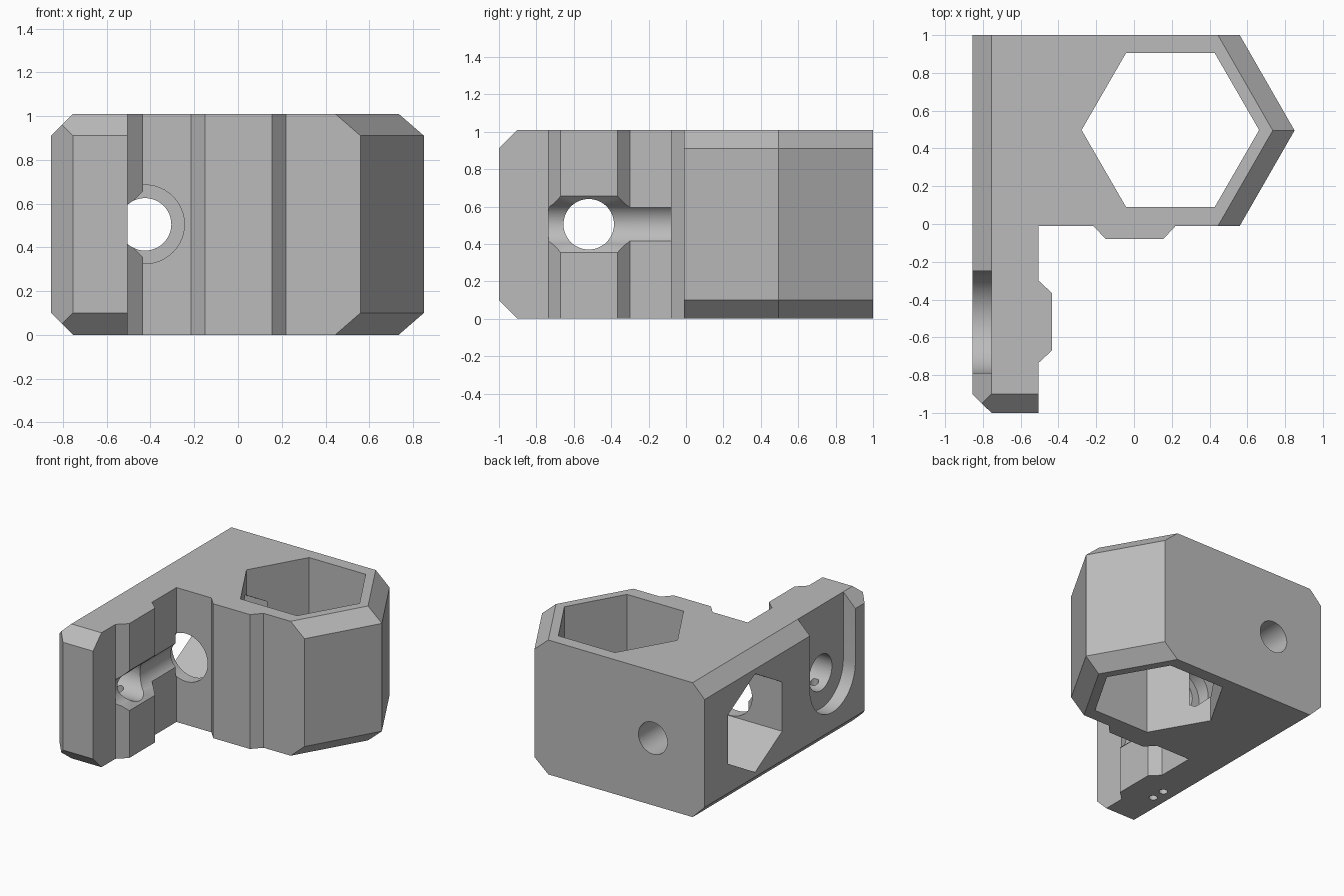
import bpy, bmesh, math
from mathutils import Vector, Matrix

if "Cube" in bpy.data.objects:
    bpy.data.objects.remove(bpy.data.objects["Cube"])

H = 1.01
MID = H / 2

grey = bpy.data.materials.new("light grey plastic")
grey.use_nodes = True
colour = (0.5, 0.5, 0.5, 1)
grey.diffuse_color = colour
grey.node_tree.nodes["Principled BSDF"].inputs["Base Color"].default_value = colour


def make_object(name, bm):
    bmesh.ops.recalc_face_normals(bm, faces=bm.faces)
    mesh = bpy.data.meshes.new(name)
    bm.to_mesh(mesh)
    bm.free()
    mesh.materials.append(grey)
    obj = bpy.data.objects.new(name, mesh)
    bpy.context.collection.objects.link(obj)
    return obj


def extrude(points, offset):
    """Prism from a flat outline."""
    bm = bmesh.new()
    face = bm.faces.new([bm.verts.new(p) for p in points])
    new = bmesh.ops.extrude_face_region(bm, geom=[face])["geom"]
    bmesh.ops.translate(bm, vec=offset, verts=[v for v in new if isinstance(v, bmesh.types.BMVert)])
    return bm


def rod(name, start, end, radius, sides=48, turn=0):
    """Round or many-sided rod between two points."""
    start, end = Vector(start), Vector(end)
    axis = end - start
    spin = axis.to_track_quat('Z', 'Y').to_matrix().to_4x4()
    bm = bmesh.new()
    bmesh.ops.create_cone(bm, cap_ends=True, segments=sides, radius1=radius, radius2=radius,
                          depth=axis.length,
                          matrix=Matrix.Translation((start + end) / 2) @ spin @ Matrix.Rotation(turn, 4, 'Z'))
    return make_object(name, bm)


# Plan outline of the block, its arm and the two raised pads
outline = [(-.855, 1), (.56, 1), (.85, .495), (.56, -.01), (.22, -.01), (.155, -.08),
           (-.15, -.08), (-.215, -.01), (-.505, -.01), (-.505, -.3), (-.435, -.365),
           (-.435, -.67), (-.505, -.735), (-.505, -1), (-.755, -1), (-.855, -.9)]
bm = extrude([(x, y, 0) for x, y in outline], (0, 0, H))

# Chamfers along the upper and lower edges
slant = Vector((.505, .29, 0)).normalized()
chamfers = [((-.855, 0), Vector((-1, 0, 0)), 1), ((0, -1), Vector((0, -1, 0)), 1),
            ((.85, .495), slant, 1), ((.85, .495), Vector((slant.x, -slant.y, 0)), 1)]
for (x, y), out, ratio in chamfers:
    for z, up in ((H - .1, 1), (.1, -1)):
        cut = bmesh.ops.bisect_plane(bm, geom=bm.verts[:] + bm.edges[:] + bm.faces[:], dist=1e-5,
                                     plane_co=(x, y, z), plane_no=out + Vector((0, 0, up * ratio)),
                                     clear_outer=True)
        bmesh.ops.holes_fill(bm, edges=[e for e in bm.edges if e.is_boundary], sides=0)
body = make_object("clamp_body", bm)

# Cutters
cutters = []
# vertical hexagonal socket
cutters.append(rod("hex_socket", (.1925, .4975, -.2), (.1925, .4975, H + .2), .47, 6, math.pi / 2))
socket = cutters[0]
# make sure corners point along x
if max(v.co.x for v in socket.data.vertices) < .65:
    socket.data.transform(Matrix.Translation((.1925, .4975, 0)) @ Matrix.Rotation(math.pi / 6, 4, 'Z')
                          @ Matrix.Translation((-.1925, -.4975, 0)))

# hexagonal nut pocket in the left-hand flank, corner upwards
R = .37
pocket = [(-1, .4 + R * math.sin(math.radians(a)), MID + R * math.cos(math.radians(a)))
          for a in range(0, 360, 60)]
cutters.append(make_object("nut_pocket", extrude(pocket, (.8, 0, 0))))

# long bore with its wider front mouth
cutters.append(rod("long_bore", (-.425, -.735, MID), (-.425, 1.2, MID), .12))
cutters.append(rod("bore_mouth", (-.425, -.02, MID), (-.425, .45, MID), .18))

# cross bore through the arm
cutters.append(rod("cross_bore", (-1, -.52, MID), (-.3, -.52, MID), .135))

# round-bottomed slot open to the top
slot = [(-1, -.25, H + .2), (-1, -.79, H + .2)]
for i in range(25):
    a = math.pi * i / 24
    slot.append((-1, -.52 - .27 * math.cos(a), MID - .27 * math.sin(a)))
cutters.append(make_object("screw_slot", extrude(slot, (.245, 0, 0))))

# flared gap across the arm pad
gap = [(-.505, -.74, MID - .08), (-.505, -.74, MID + .08),
       (-.4, -.74, MID + .185), (-.4, -.74, MID - .185)]
cutters.append(make_object("pad_gap", extrude(gap, (0, .45, 0))))

# pair of small holes under the arm
for y in (-.58, -.47):
    cutters.append(rod("pin_hole", (-.66, y, -.1), (-.66, y, .4), .03, 20))

bpy.ops.object.select_all(action='DESELECT')
bpy.context.view_layer.objects.active = body
body.select_set(True)
for cutter in cutters:
    mod = body.modifiers.new(cutter.name, 'BOOLEAN')
    mod.operation = 'DIFFERENCE'
    mod.solver = 'EXACT'
    mod.object = cutter
    bpy.ops.object.modifier_apply(modifier=mod.name)
    bpy.data.objects.remove(cutter)

bpy.ops.object.shade_smooth_by_angle(angle=math.radians(25))
